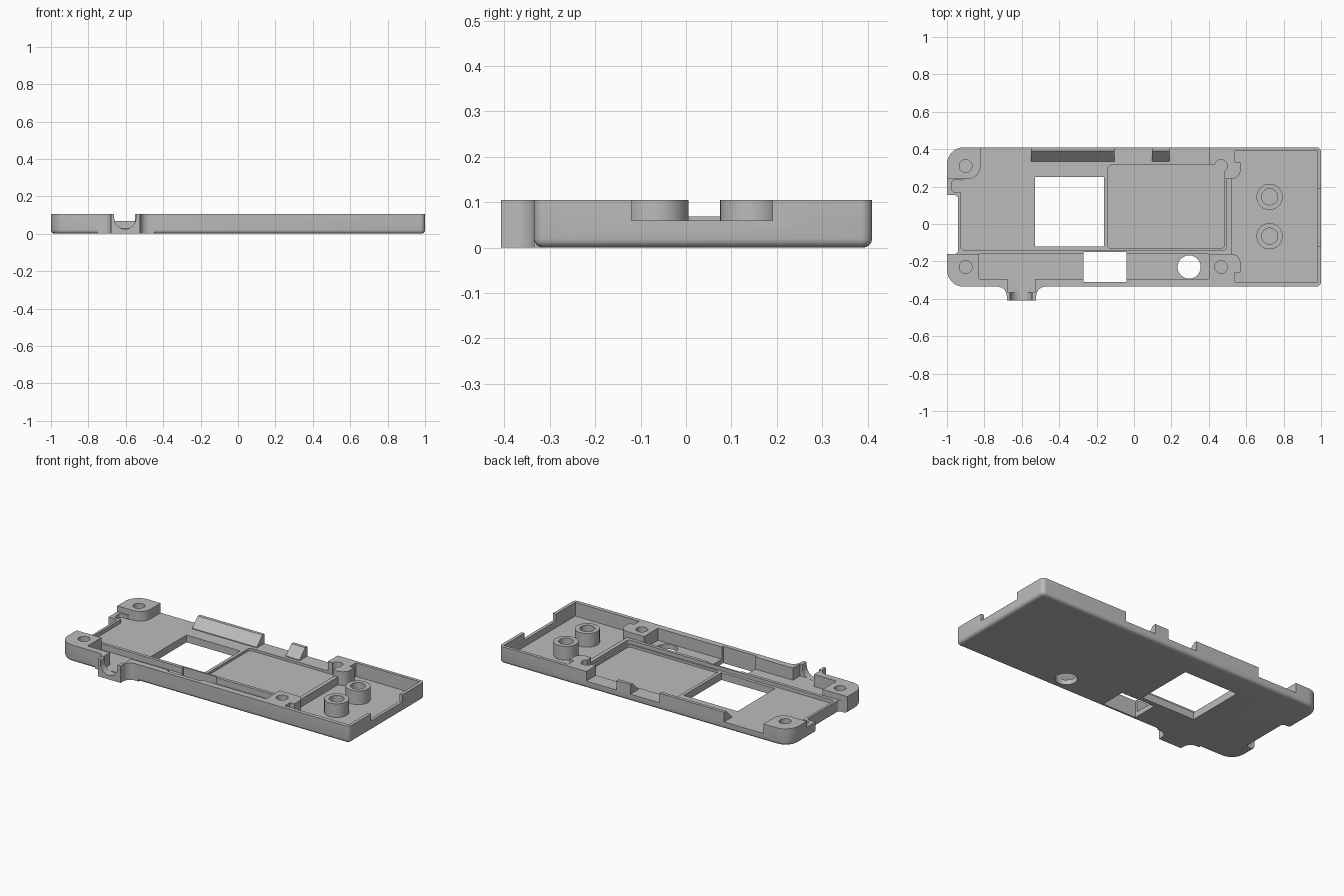
import bpy, bmesh, math
from mathutils import Vector, Matrix

if "Cube" in bpy.data.objects:
    bpy.data.objects.remove(bpy.data.objects["Cube"])

grey = bpy.data.materials.new("matte_grey")
grey.use_nodes = True
COLOR = (0.5, 0.5, 0.5, 1)
grey.diffuse_color = COLOR
grey.node_tree.nodes["Principled BSDF"].inputs["Base Color"].default_value = COLOR

HEIGHT, RIM, UPPER_FLOOR, LOWER_FLOOR, BAY_FLOOR = 0.105, 0.068, 0.045, 0.03, 0.02
ABOVE = 0.2


def rounded(corners, steps=8):
    """Outline from (x, y, radius) corners; radius may be left out."""
    out, n = [], len(corners)
    for i, c in enumerate(corners):
        p = Vector(c[:2])
        r = c[2] if len(c) > 2 else 0
        if not r:
            out.append(p)
            continue
        a = (Vector(corners[i - 1][:2]) - p).normalized()
        b = (Vector(corners[(i + 1) % n][:2]) - p).normalized()
        half = a.angle(b) / 2
        start, end = p + a * r / math.tan(half), p + b * r / math.tan(half)
        centre = p + (a + b).normalized() * r / math.sin(half)
        u, v = start - centre, end - centre
        sweep = math.pi - 2 * half
        for k in range(steps + 1):
            t = k / steps
            out.append(centre + (u * math.sin((1 - t) * sweep) + v * math.sin(t * sweep)) / math.sin(sweep))
    return out


def rect(x0, x1, y0, y1, r=0):
    return rounded([(x0, y0, r), (x1, y0, r), (x1, y1, r), (x0, y1, r)])


def circle(x, y, r, n=32):
    return [Vector((x + r * math.cos(i * math.tau / n), y + r * math.sin(i * math.tau / n))) for i in range(n)]


def prism(name, outline, z0, z1, bevel=0, matrix=None):
    bm = bmesh.new()
    face = bm.faces.new([bm.verts.new((p.x, p.y, z0)) for p in outline])
    new = bmesh.ops.extrude_face_region(bm, geom=[face])["geom"]
    for v in new:
        if isinstance(v, bmesh.types.BMVert):
            v.co.z = z1
    if bevel:
        low = [e for e in bm.edges if all(abs(v.co.z - z0) < 1e-5 for v in e.verts)]
        bmesh.ops.bevel(bm, geom=low, offset=bevel, segments=4, profile=0.5, affect='EDGES')
    if matrix:
        bm.transform(matrix)
    bmesh.ops.recalc_face_normals(bm, faces=bm.faces)
    mesh = bpy.data.meshes.new(name)
    bm.to_mesh(mesh)
    bm.free()
    mesh.materials.append(grey)
    ob = bpy.data.objects.new(name, mesh)
    bpy.context.collection.objects.link(ob)
    return ob


def combine(target, tool, operation='DIFFERENCE'):
    mod = target.modifiers.new("cut", 'BOOLEAN')
    mod.operation, mod.solver, mod.object = operation, 'EXACT', tool
    bpy.context.view_layer.objects.active = target
    bpy.ops.object.modifier_apply(modifier=mod.name)
    bpy.data.objects.remove(tool)


def smooth(ob):
    bpy.ops.object.select_all(action='DESELECT')
    ob.select_set(True)
    bpy.context.view_layer.objects.active = ob
    bpy.ops.object.shade_smooth_by_angle(angle=math.radians(35))


# Tray block with softened bottom edge
tray = prism("tray", rounded([(-1, -.335, .09), (1, -.335, .025), (1, .41, .025), (-1, .41, .09)]),
             0, HEIGHT, bevel=.02)

# Flared cable outlet on the front
outlet = rounded([(-.75, -.30), (-.75, -.335), (-.68, -.335, .05), (-.68, -.408),
                  (-.523, -.408), (-.523, -.335, .05), (-.45, -.335), (-.45, -.30)])
combine(tray, prism("cable_outlet", outlet, 0, HEIGHT), 'UNION')

# Main recess, running out through the back between the mounts
recess = rounded([(-.925, -.14, .02), (.495, -.14, .02), (.495, .24), (.40, .24, .05), (.40, .335),
                  (-.55, .335), (-.55, .5), (-.82, .5), (-.82, .24, .07), (-.925, .24, .02)])

# Right-hand bay, shaped around the inner mounts
bay = rounded([(.52, -.16), (.57, -.16, .05), (.57, -.26), (.54, -.26), (.54, -.31), (.98, -.31),
               (.98, .39), (.54, .39), (.54, .33), (.57, .33), (.57, .24, .05), (.52, .24)])

cuts = [
    (rect(-1.1, -.94, -.16, .155, .02), -.1, ABOVE),       # left end opening
    (rect(-1.1, .53, -.16, .24), RIM, ABOVE),              # lowered inner rims
    (recess, UPPER_FLOOR, ABOVE),
    (rect(-.975, -.91, .17, .235, .02), UPPER_FLOOR, ABOVE),
    (rect(-.14, .485, -.13, .315, .02), LOWER_FLOOR, ABOVE),
    (rect(-.83, .40, -.295, -.16), LOWER_FLOOR, ABOVE),    # front channel
    (bay, BAY_FLOOR, ABOVE),
    (rect(-.105, .095, .325, .5), UPPER_FLOOR, ABOVE),     # back wall gaps
    (rect(.19, .40, .325, .5), UPPER_FLOOR, ABOVE),
    (rect(.97, 1.1, -.12, .19), .06, ABOVE),               # right wall gap
    (rect(-.53, -.16, -.12, .25), -.1, ABOVE),             # square window
    (rect(-.27, -.04, -.31, -.15), -.1, ABOVE),            # rectangular window
    (circle(.295, -.23, .062), -.1, ABOVE),                # round hole
    (rect(-.675, -.53, -.365, -.285), LOWER_FLOOR, ABOVE), # outlet pocket
    (rect(-.662, -.546, -.5, -.36), .083, ABOVE),          # outlet throat
]
for x in (-.9, .465):
    for y in (-.23, .31):
        cuts.append((circle(x, y, .034), LOWER_FLOOR, ABOVE))  # screw holes
for outline, z0, z1 in cuts:
    combine(tray, prism("cutter", outline, z0, z1))

# Round base of the cable throat
along_y = Matrix.Rotation(math.pi / 2, 4, 'X')
combine(tray, prism("cutter", circle(-.604, .083, .058), .36, .5, matrix=along_y))

# Sloping inside of the back wall
along_x = Matrix(((0, 0, 1, 0), (1, 0, 0, 0), (0, 1, 0, 0), (0, 0, 0, 1)))
slope = [Vector((.33, UPPER_FLOOR)), Vector((.40, .115)), Vector((.33, .115))]
combine(tray, prism("cutter", slope, -.55, .40, matrix=along_x))
smooth(tray)

# Tubular posts in the bay
for label, y in (("back", .145), ("front", -.065)):
    post = prism(label + "_post", circle(.725, y, .07), BAY_FLOOR - .005, HEIGHT)
    combine(post, prism("cutter", circle(.725, y, .043), BAY_FLOOR, ABOVE))
    smooth(post)
